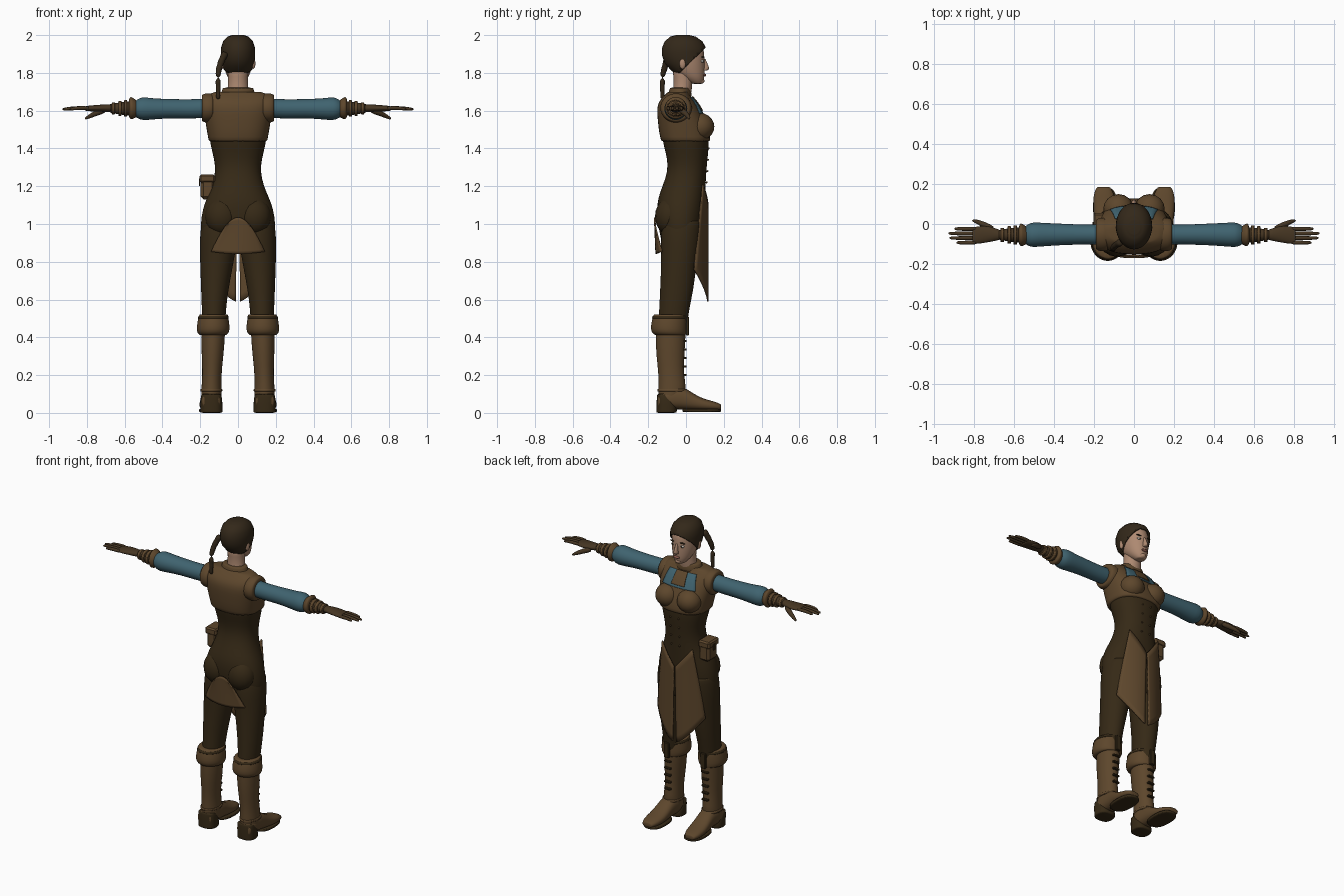
import bpy, bmesh, math
from mathutils import Vector

if "Cube" in bpy.data.objects:
    bpy.data.objects.remove(bpy.data.objects["Cube"], do_unlink=True)


def material(name, r, g, b):
    m = bpy.data.materials.new(name)
    m.use_nodes = True
    m.diffuse_color = (r, g, b, 1)
    bsdf = m.node_tree.nodes["Principled BSDF"]
    bsdf.inputs["Base Color"].default_value = (r, g, b, 1)
    bsdf.inputs["Roughness"].default_value = 0.8
    return m


DARK = material("dark brown cloth", .036, .022, .008)
LEATHER = material("brown leather", .11, .062, .025)
GLOVE = material("glove leather", .06, .036, .016)
TEAL = material("teal shirt", .05, .125, .16)
SKIN = material("skin", .42, .25, .165)
HAIR = material("dark hair", .033, .021, .01)
LIP = material("lips", .25, .1, .075)
WHITE = material("eye white", .5, .47, .42)
SIDES = ((1, "left_"), (-1, "right_"))


def finish(name, bm, mat, sub=0, smooth=True):
    bmesh.ops.recalc_face_normals(bm, faces=bm.faces)
    mesh = bpy.data.meshes.new(name)
    bm.to_mesh(mesh)
    bm.free()
    mesh.materials.append(mat)
    for p in mesh.polygons:
        p.use_smooth = smooth
    ob = bpy.data.objects.new(name, mesh)
    bpy.context.scene.collection.objects.link(ob)
    if sub:
        ob.modifiers.new("smooth", 'SUBSURF').levels = sub
        ob.modifiers["smooth"].render_levels = sub
    return ob


def loft_mesh(axis, secs, s=1, n=20, e=2.0):
    """Rings along an axis; each section is (position, low1, high1, low2, high2)."""
    def mid(a, b):
        return tuple(p + (q - p) * .12 for p, q in zip(a, b))
    secs = [secs[0], mid(secs[0], secs[1]), *secs[1:-1], mid(secs[-1], secs[-2]), secs[-1]]
    bm, rings = bmesh.new(), []
    for t, a, b, c, d in secs:
        ring = []
        for i in range(n):
            k = math.tau * i / n
            u, v = [math.copysign(abs(f) ** (2 / e), f) for f in (math.cos(k), math.sin(k))]
            p = [(a + b) / 2 + u * (b - a) / 2, (c + d) / 2 + v * (d - c) / 2]
            p.insert("xyz".index(axis), t)
            ring.append(bm.verts.new((p[0] * s, p[1], p[2])))
        rings.append(ring)
    for r, q in zip(rings, rings[1:]):
        for i in range(n):
            bm.faces.new((r[i], r[(i + 1) % n], q[(i + 1) % n], q[i]))
    bm.faces.new(rings[0])
    bm.faces.new(rings[-1])
    return bm


def loft(name, axis, secs, mat, s=1, n=20, e=2.0, sub=1):
    return finish(name, loft_mesh(axis, secs, s, n, e), mat, sub)


def ball(name, at, size, mat):
    bm = bmesh.new()
    bmesh.ops.create_uvsphere(bm, u_segments=16, v_segments=10, radius=1)
    bmesh.ops.scale(bm, verts=bm.verts, vec=size)
    bmesh.ops.translate(bm, verts=bm.verts, vec=at)
    return finish(name, bm, mat)


def box(name, at, size, mat):
    bm = bmesh.new()
    bmesh.ops.create_cube(bm, size=1)
    bmesh.ops.scale(bm, verts=bm.verts, vec=size)
    bmesh.ops.translate(bm, verts=bm.verts, vec=at)
    ob = finish(name, bm, mat, smooth=False)
    ob.modifiers.new("round", 'BEVEL').width = min(size) * .2
    return ob


def sheet(name, point, mat, thick=.008, cols=10, rows=12):
    """Cloth sheet from a function of u (across) and v (down)."""
    bm = bmesh.new()
    g = [[bm.verts.new(point(i / cols, j / rows)) for i in range(cols + 1)] for j in range(rows + 1)]
    for j in range(rows):
        for i in range(cols):
            bm.faces.new((g[j][i], g[j][i + 1], g[j + 1][i + 1], g[j + 1][i]))
    ob = finish(name, bm, mat)
    ob.modifiers.new("thickness", 'SOLIDIFY').thickness = thick
    ob.modifiers["thickness"].offset = 0
    return ob


def tube(name, pts, radii, mat, n=10):
    bm, rings = bmesh.new(), []
    pts = [Vector(p) for p in pts]
    for i, p in enumerate(pts):
        d = pts[min(i + 1, len(pts) - 1)] - pts[max(i - 1, 0)]
        q = d.to_track_quat('Z', 'Y')
        rings.append([bm.verts.new(p + q @ Vector((math.cos(math.tau * k / n), math.sin(math.tau * k / n), 0))
                                   * radii[i]) for k in range(n)])
    for r, q in zip(rings, rings[1:]):
        for k in range(n):
            bm.faces.new((r[k], r[(k + 1) % n], q[(k + 1) % n], q[k]))
    bm.faces.new(rings[0])
    bm.faces.new(rings[-1])
    return finish(name, bm, mat, 1)


# Corset and hips
loft("corset_and_hips", "z", [
    (.85, -.14, .14, -.11, .06), (.92, -.197, .197, -.135, .08), (1, -.2, .2, -.148, .09),
    (1.08, -.188, .188, -.155, .098), (1.14, -.165, .165, -.148, .1), (1.2, -.137, .137, -.125, .104),
    (1.28, -.118, .118, -.096, .108), (1.35, -.128, .128, -.1, .115), (1.42, -.147, .147, -.12, .122),
    (1.46, -.15, .15, -.125, .12)], DARK, n=28, e=2.2)

# Vest with bust, collar and armholes
vest = loft("vest", "z", [
    (1.435, -.155, .155, -.13, .128), (1.48, -.163, .163, -.143, .128), (1.55, -.175, .175, -.15, .105),
    (1.61, -.182, .182, -.155, .075), (1.65, -.184, .184, -.145, .05), (1.68, -.175, .175, -.115, .02),
    (1.7, -.12, .12, -.095, .012)], LEATHER, n=28, e=2.6)
loft("collar", "z", [(1.67, -.1, .1, -.1, .03), (1.7, -.088, .088, -.092, .03),
                     (1.722, -.08, .08, -.085, .02)], LEATHER)


def on_vest(name, width, top, bottom, mat, offset):
    ob = sheet(name, lambda u, v: ((u - .5) * width * (1 + .25 * v), .3, top + (bottom - top) * v), mat, .005)
    wrap = ob.modifiers.new("wrap", 'SHRINKWRAP')
    wrap.target, wrap.wrap_method, wrap.offset = vest, 'PROJECT', offset
    wrap.use_project_y, wrap.use_negative_direction, wrap.use_positive_direction = True, True, False
    ob.modifiers.move(1, 0)


on_vest("shirt_front", .19, 1.672, 1.585, TEAL, .004)
on_vest("neck_tab", .075, 1.675, 1.6, LEATHER, .009)

for s, side in SIDES:
    ball(side + "bust", (s * .078, .075, 1.515), (.076, .075, .072), LEATHER)
    ball(side + "buttock", (s * .085, -.085, 1.04), (.09, .079, .1), DARK)
    loft(side + "armhole", "x", [(.13, -.135, .03, 1.54, 1.69), (.17, -.14, .035, 1.533, 1.695),
                                 (.192, -.125, .02, 1.545, 1.684)], LEATHER, s)
    for i in range(4):
        ball(side + "corset_stud", (s * .03, .109 + i * .0035, 1.22 + i * .06), (.005, .006, .005), LEATHER)

    # Sleeves, bracers and gloved hands
    loft(side + "sleeve", "x", [
        (.16, -.105, -.002, 1.562, 1.665), (.25, -.103, -.003, 1.557, 1.66), (.36, -.106, .002, 1.56, 1.662),
        (.45, -.112, .006, 1.553, 1.665), (.51, -.118, .01, 1.547, 1.675), (.53, -.11, 0, 1.56, 1.66),
        (.55, -.095, -.015, 1.57, 1.65)], TEAL, s)
    loft(side + "bracer_flare", "x", [
        (.525, -.09, -.02, 1.575, 1.645), (.545, -.105, -.01, 1.56, 1.66), (.57, -.118, .012, 1.55, 1.68),
        (.578, -.09, -.02, 1.57, 1.655)], LEATHER, s)
    loft(side + "wrist", "x", [(.56, -.095, -.015, 1.57, 1.652), (.62, -.09, -.02, 1.578, 1.645),
                               (.68, -.078, -.03, 1.59, 1.636)], GLOVE, s)
    for x, r in ((.595, .05), (.625, .045), (.66, .036)):
        loft(side + "wrist_strap", "x", [(x - .009, -.055 - r, -.055 + r, 1.612 - r * .9, 1.612 + r * .9),
                                         (x + .009, -.055 - r, -.055 + r, 1.612 - r * .9, 1.612 + r * .9)],
             LEATHER, s, 16)
    loft(side + "palm", "x", [(.665, -.078, -.032, 1.593, 1.635), (.73, -.092, -.008, 1.594, 1.632),
                              (.78, -.1, -.01, 1.596, 1.628), (.81, -.1, -.018, 1.6, 1.624)], GLOVE, s)
    for i, length in enumerate((.9, .93, .925, .89)):
        y = -.024 - i * .023
        tube(side + "finger", [(s * .78, y, 1.613), (s * .85, y - .001, 1.615), (s * (length - .01), y, 1.609),
                               (s * length, y, 1.606)], [.012, .0105, .009, .004], GLOVE)
    tube(side + "thumb", [(s * .7, -.03, 1.605), (s * .75, -.004, 1.588), (s * .79, .014, 1.568),
                          (s * .812, .018, 1.555)], [.018, .016, .011, .005], GLOVE)

    # Trouser legs
    loft(side + "trouser_leg", "z", [
        (.43, .07, .185, -.15, .0), (.56, .062, .193, -.142, .02), (.65, .05, .196, -.138, .04),
        (.75, .032, .2, -.134, .052), (.85, .012, .203, -.132, .07), (.95, .0, .203, -.135, .082),
        (1.02, .02, .19, -.12, .08)], DARK, s)

    # Boots
    loft(side + "boot_shaft", "z", [
        (.06, .085, .195, -.148, -.02), (.12, .086, .196, -.148, .006), (.2, .088, .188, -.145, -.012),
        (.3, .077, .193, -.158, -.008), (.4, .068, .195, -.162, -.002), (.47, .068, .195, -.16, .0)], LEATHER, s)
    loft(side + "boot_cuff", "z", [
        (.412, .06, .205, -.165, .0), (.428, .044, .22, -.186, .004), (.46, .043, .219, -.188, .005),
        (.505, .05, .212, -.178, .004), (.522, .054, .204, -.172, .0)], LEATHER, s)
    loft(side + "cuff_band", "z", [(.498, .047, .215, -.182, .009), (.515, .049, .21, -.178, .007)], DARK, s)
    loft(side + "boot_foot", "y", [
        (-.15, .095, .19, .02, .1), (-.1, .085, .198, .02, .13), (-.02, .088, .195, .018, .145),
        (.03, .09, .2, .014, .108), (.09, .088, .206, .012, .074), (.15, .098, .204, .012, .062),
        (.186, .12, .185, .016, .045)], LEATHER, s, e=2.4)
    loft(side + "sole", "z", [(.004, .082, .206, -.02, .187), (.022, .082, .206, -.02, .187)], DARK, s, e=2.5)
    loft(side + "heel", "z", [(0, .082, .2, -.157, -.05), (.025, .082, .2, -.157, -.045),
                              (.07, .082, .2, -.156, -.06), (.1, .09, .192, -.152, -.1)], DARK, s, e=2.6)
    loft(side + "ankle_strap", "z", [(.112, .082, .2, -.153, .012), (.128, .082, .199, -.153, .007)], LEATHER, s)
    for i in range(5):
        box(side + "boot_lace", (s * .135, -.006, .2 + i * .045), (.045, .018, .012), DARK)
    box(side + "cuff_tab", (s * .132, .008, .46), (.035, .018, .1), DARK)

    # Split apron panel
    def apron(u, v, s=s):
        top, low = 1.08 + .13 * u, .59 + .17 * u ** 1.4
        width = .105 + .065 * v - .01 * v * v
        return (s * (.004 + .008 * v + u * width), .116 - (.028 + .045 * v) * u * u, top + (low - top) * v)
    sheet(side + "apron_panel", apron, LEATHER)

# Back flap
def flap(u, v):
    w = u * 2 - 1
    half = .06 + .082 * v ** .8
    top = 1.035 - .04 * w * w
    return (w * half, -.166 + .03 * w * w * v + .008 * v, top + (.842 + .012 * w * w - top) * v)


sheet("back_flap", flap, LEATHER)

# Hip pouch
box("pouch", (-.16, .0, 1.19), (.075, .1, .12), LEATHER)
box("pouch_flap", (-.163, .0, 1.24), (.082, .108, .045), LEATHER)
box("pouch_buckle", (-.204, .0, 1.22), (.006, .02, .04), DARK)

# Neck and head
loft("neck", "z", [(1.66, -.065, .065, -.08, .02), (1.71, -.056, .056, -.068, .032),
                   (1.76, -.052, .052, -.066, .035), (1.81, -.055, .055, -.07, .04)], SKIN)
SKULL = [(1.742, -.026, .026, .03, .086), (1.765, -.05, .05, -.015, .096), (1.8, -.066, .066, -.065, .099),
         (1.84, -.076, .076, -.1, .1), (1.88, -.08, .08, -.114, .098), (1.92, -.079, .079, -.114, .097),
         (1.955, -.068, .068, -.1, .078), (1.98, -.045, .045, -.07, .042), (1.988, -.02, .02, -.04, .01)]
loft("head", "z", SKULL, SKIN, n=24)

# Hair cap, cut along a slanted hairline
cap = [(z + .012, a - .011, b + .011, c - .013, d + .009) for z, a, b, c, d in SKULL]
bm = loft_mesh("z", cap, n=32)
bmesh.ops.subdivide_edges(bm, edges=bm.edges, cuts=1, use_grid_fill=True, smooth=.5)
bmesh.ops.bisect_plane(bm, geom=bm.verts[:] + bm.edges[:] + bm.faces[:], plane_co=(0, .095, 1.925),
                       plane_no=(0, .7, -.72), clear_outer=True)
hair = finish("hair_cap", bm, HAIR)
hair.modifiers.new("thickness", 'SOLIDIFY').thickness = .012

# Braid over one shoulder
steps = 14
path = [(-.065 - .04 * math.sin(min(1, t * 2) * math.pi / 2), -.09 - .035 * min(1, t * 2), 1.91 - .25 * t)
        for t in (i / steps for i in range(steps + 1))]
tube("braid", path, [(.022 if i % 2 else .017) * (1 - .45 * i / steps) for i in range(steps + 1)], HAIR)

# Face
loft("nose", "z", [(1.812, -.012, .012, .08, .112), (1.82, -.016, .016, .08, .125),
                   (1.835, -.011, .011, .08, .121), (1.875, -.008, .008, .08, .103)], SKIN, n=12)
ball("lips", (0, .098, 1.788), (.022, .009, .008), LIP)
ball("chin", (0, .078, 1.758), (.022, .02, .016), SKIN)
for s, side in SIDES:
    ball(side + "eye", (s * .032, .086, 1.862), (.015, .008, .0075), WHITE)
    ball(side + "iris", (s * .032, .091, 1.862), (.006, .005, .0065), HAIR)
    ball(side + "brow", (s * .034, .088, 1.884), (.02, .007, .0035), HAIR)
    ball(side + "ear", (s * .081, -.018, 1.85), (.011, .017, .029), SKIN)
